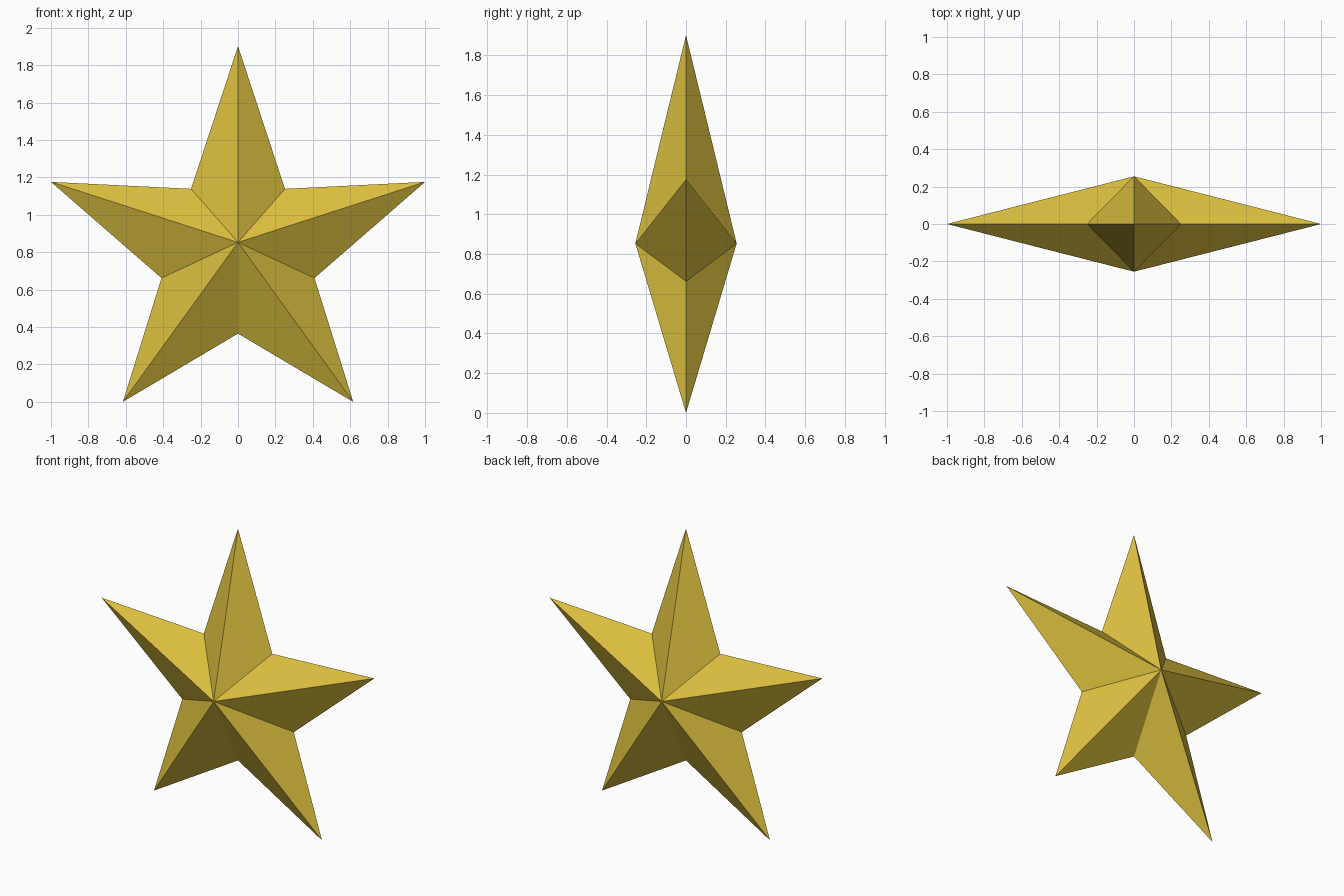
import bpy
import bmesh

if "Cube" in bpy.data.objects:
    bpy.data.objects.remove(bpy.data.objects["Cube"])

CENTRE_Z = 0.853
DEPTH = 0.255

# Right half of the star outline, top tip to bottom notch (x, z)
half = [(0, 1.902), (0.251, 1.139), (1.0, 1.176),
        (0.409, 0.662), (0.616, 0.0), (0, 0.365)]
outline = half + [(-x, z) for x, z in half[-2:0:-1]]

# Faceted star: outline ring joined to a front and a back apex
bm = bmesh.new()
ring = [bm.verts.new((x, 0, z)) for x, z in outline]
for y in (-DEPTH, DEPTH):
    apex = bm.verts.new((0, y, CENTRE_Z))
    for i, v in enumerate(ring):
        bm.faces.new((v, ring[(i + 1) % len(ring)], apex))
bmesh.ops.recalc_face_normals(bm, faces=bm.faces[:])

mesh = bpy.data.meshes.new("star")
bm.to_mesh(mesh)
bm.free()
star = bpy.data.objects.new("star", mesh)
bpy.context.collection.objects.link(star)

# Gold colour
gold = bpy.data.materials.new("gold")
gold.diffuse_color = (0.72, 0.53, 0.05, 1)
gold.use_nodes = True
gold.node_tree.nodes["Principled BSDF"].inputs["Base Color"].default_value = gold.diffuse_color
mesh.materials.append(gold)
